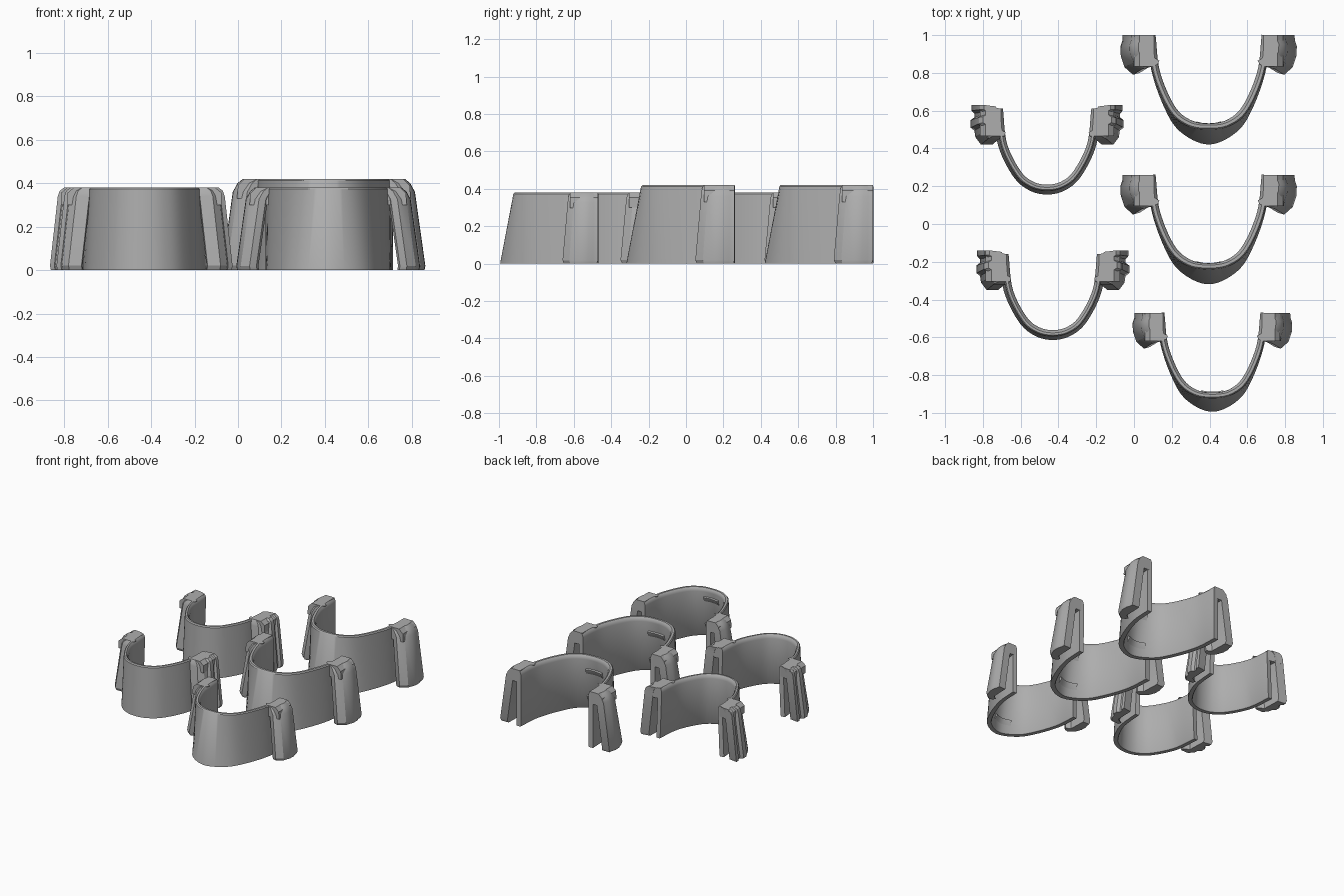
import bpy, bmesh
from mathutils import Vector

if "Cube" in bpy.data.objects:
    bpy.data.objects.remove(bpy.data.objects["Cube"])

grey = bpy.data.materials.new("grey_plastic")
grey.diffuse_color = (0.42, 0.42, 0.42, 1)
grey.use_nodes = True
grey.node_tree.nodes["Principled BSDF"].inputs["Base Color"].default_value = grey.diffuse_color


def finish(name, bm, loc, scale, angle=0.6, mirror=False):
    bmesh.ops.recalc_face_normals(bm, faces=bm.faces)
    me = bpy.data.meshes.new(name)
    bm.to_mesh(me)
    bm.free()
    me.materials.append(grey)
    ob = bpy.data.objects.new(name, me)
    bpy.context.collection.objects.link(ob)
    ob.location = (loc[0], loc[1], 0)
    ob.scale = (scale,) * 3
    if mirror:
        ob.modifiers.new("mirror", "MIRROR")
    bpy.context.view_layer.objects.active = ob
    ob.select_set(True)
    bpy.ops.object.shade_smooth_by_angle(angle=angle)
    ob.select_set(False)


def loft(rings):
    """Skin a list of equal closed rings and cap both ends."""
    bm = bmesh.new()
    vs = [[bm.verts.new(p) for p in r] for r in rings]
    n = len(rings[0])
    for a, b in zip(vs, vs[1:]):
        for i in range(n):
            j = (i + 1) % n
            bm.faces.new((a[i], a[j], b[j], b[i]))
    bm.faces.new(vs[0])
    bm.faces.new(vs[-1])
    return bm


def curve(half, steps=8):
    """Smooth symmetric U through half a set of points, right arm to left arm."""
    p = [Vector(q) for q in half]
    p += [Vector((-q.x, q.y)) for q in p[-2::-1]]
    p = [2 * p[0] - p[1]] + p + [2 * p[-1] - p[-2]]
    out = []
    for i in range(1, len(p) - 2):
        a, b, c, d = p[i - 1:i + 3]
        for k in range(steps):
            t = k / steps
            out.append(0.5 * (2 * b + (c - a) * t + (2 * a - 5 * b + 4 * c - d) * t * t
                              + (3 * b - a - 3 * c + d) * t ** 3))
    return out + [p[-2]]


def offset(path, dist):
    """Move each path point outward by dist."""
    res = []
    for i, q in enumerate(path):
        t = (path[min(i + 1, len(path) - 1)] - path[max(i - 1, 0)]).normalized()
        res.append(q + Vector((-t.y, t.x)) * -dist)
    return res


LARGE = dict(
    h=0.42, t=0.038,
    low=[(.30, 0), (.285, -.18), (.22, -.37), (.14, -.495), (0, -.56)],
    top=[(.30, 0), (.275, -.20), (.195, -.385), (.105, -.462), (0, -.48)],
    flap=[(.455, 0), (.457, -.03), (.467, -.06), (.465, -.11), (.445, -.17), (.40, -.21),
          (.365, -.20), (.355, -.175), (.39, -.15), (.395, 0)],
    rows=[(0, .004, 0), (.02, 0, 0), (.36, .048, .03), (.40, .07, .035), (.42, .095, .045)],
    bridge=[(.29, .33), (.29, .42), (.365, .42), (.395, .39), (.40, .33)])
SMALL = dict(
    h=0.38, t=0.034,
    low=[(.265, -.02), (.243, -.21), (.168, -.365), (.09, -.435), (0, -.457)],
    top=[(.25, -.02), (.227, -.21), (.152, -.36), (.08, -.42), (0, -.437)],
    flap=[(.40, 0), (.40, -.03), (.385, -.045), (.385, -.065), (.405, -.08), (.405, -.12),
          (.385, -.135), (.38, -.17), (.35, -.21), (.29, -.21), (.285, -.185),
          (.33, -.16), (.335, -.01)],
    rows=[(0, .004, 0), (.02, 0, 0), (.34, .036, .03), (.365, .045, .035), (.38, .065, .045)],
    bridge=[(.245, .30), (.245, .38), (.325, .38), (.355, .355), (.355, .30)])


def make_clip(name, spec, loc, scale, ledges):
    h, t = spec["h"], spec["t"] / 2
    low, top = curve(spec["low"]), curve(spec["top"])

    def at(dist, z):
        return [Vector((*a.lerp(b, z / h), z))
                for a, b in zip(offset(low, dist), offset(top, dist))]

    # curved leaning band with a softened top rim
    section = [(-t, 0), (t - .005, 0), (t, .008), (t, h - .03), (t - .006, h - .01),
               (t - .016, h), (-t + .006, h), (-t, h - .008)]
    cols = [at(d, z) for d, z in section]
    finish(name + "_band", loft(list(zip(*cols))), loc, scale)

    # hanging outer flaps, flared toward the foot
    rings = []
    for i, (z, shift, pull) in enumerate(spec["rows"]):
        ring = []
        for x, y in spec["flap"]:
            y = y + pull * min(1, -y / .2)
            if i == 0:
                y = -.1 + (y + .1) * .92
            ring.append((x - shift, y, z))
        rings.append(ring)
    finish(name + "_flaps", loft(rings), loc, scale, 0.5, True)

    # bridges joining flaps to the band over the slot
    back = spec["low"][0][1]
    rings = [[(x, y + (0 if x < .3 else -back * (y > -.1)), z) for x, z in spec["bridge"]]
             for y in (back, -.165)]
    finish(name + "_bridges", loft(rings), loc, scale, 0.5, True)

    # small wedge ledges on the front of the band
    for k, z in enumerate(ledges):
        n = len(low) // 2
        edge = [(t - .008, z), (t + .014, z - .006), (t + .012, z - .022), (t - .008, z - .06)]
        cols = [at(d, zz)[n - 5:n + 6] for d, zz in edge]
        finish(name + "_ledge_%d" % (k + 1), loft(list(zip(*cols))), loc, scale, 0.5)


make_clip("large_clip_back", LARGE, (.395, 1.0), 1, (.105, .32))
make_clip("large_clip_middle", LARGE, (.395, .26), 1, (.105, .32))
make_clip("large_clip_front", LARGE, (.415, -.47), .905, (.115, .35))
make_clip("small_clip_back", SMALL, (-.46, .63), 1, ())
make_clip("small_clip_front", SMALL, (-.43, -.14), 1, ())
